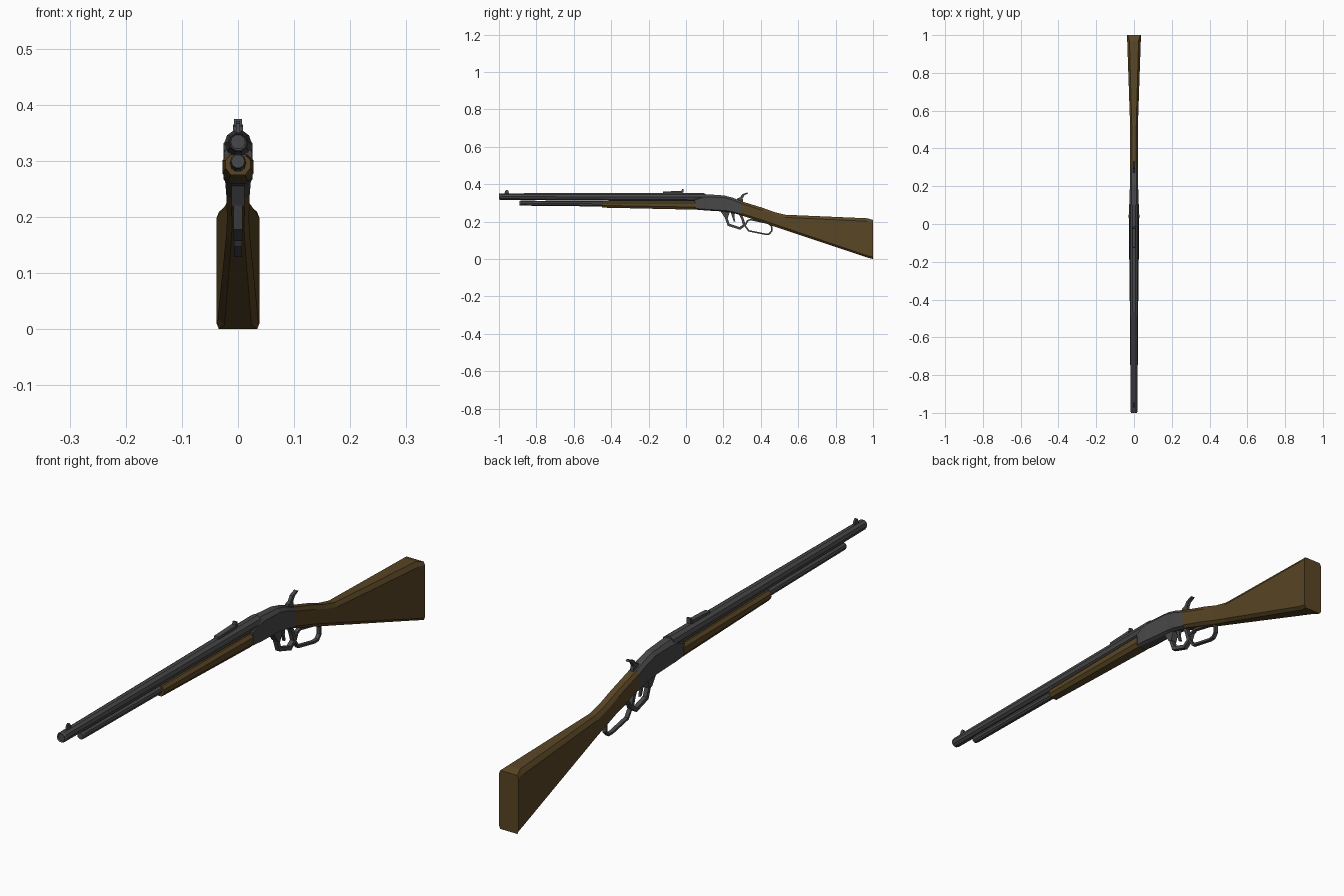
import bpy, bmesh, math
from mathutils import Vector

if "Cube" in bpy.data.objects:
    bpy.data.objects.remove(bpy.data.objects["Cube"])


def material(name, rgb):
    m = bpy.data.materials.new(name)
    m.diffuse_color = (*rgb, 1)
    m.use_nodes = True
    m.node_tree.nodes["Principled BSDF"].inputs["Base Color"].default_value = m.diffuse_color
    return m


METAL = material("dark_metal", (0.065, 0.065, 0.068))
WOOD = material("walnut", (0.10, 0.06, 0.018))


def finish(name, bm, mat):
    bmesh.ops.recalc_face_normals(bm, faces=bm.faces)
    mesh = bpy.data.meshes.new(name)
    bm.to_mesh(mesh)
    bm.free()
    mesh.materials.append(mat)
    ob = bpy.data.objects.new(name, mesh)
    bpy.context.collection.objects.link(ob)
    return ob


def bridge(bm, a, b):
    n = len(a)
    for i in range(n):
        bm.faces.new((a[i], a[(i + 1) % n], b[(i + 1) % n], b[i]))


def loft(name, rings, mat):
    """Skin a list of matching point rings and cap both ends."""
    bm = bmesh.new()
    vs = [[bm.verts.new(p) for p in r] for r in rings]
    for a, b in zip(vs, vs[1:]):
        bridge(bm, a, b)
    bm.faces.new(vs[0])
    bm.faces.new(vs[-1])
    return finish(name, bm, mat)


def circle(y, z, r, n=10):
    return [(r * math.sin(math.tau * (i + .5) / n), y, z + r * math.cos(math.tau * (i + .5) / n))
            for i in range(n)]


def box_ring(y, lo, hi, w, cx, ct, cb):
    """Chamfered rectangle: half width w, chamfer cx wide, ct tall on top and cb below."""
    half = [(w - cx, hi), (w, hi - ct), (w, lo + cb), (w - cx, lo)]
    return [(x, y, z) for x, z in half] + [(-x, y, z) for x, z in reversed(half)]


def prism(name, outline, w, mat):
    """Side profile (y, z) extruded across x."""
    return loft(name, [[(s * w, y, z) for y, z in outline] for s in (-1, 1)], mat)


def ribbon(name, path, t, w, closed, mat):
    """Flat bar of thickness t and half width w bent along a (y, z) path."""
    pts = [Vector(p) for p in path]
    n = len(pts)
    rings = []
    for i, p in enumerate(pts):
        a = pts[i - 1] if closed or i else p
        b = pts[(i + 1) % n] if closed or i < n - 1 else p
        d0 = (p - a).normalized() if a != p else (b - p).normalized()
        d1 = (b - p).normalized() if b != p else d0
        d = (d0 + d1).normalized()
        o = Vector((-d.y, d.x)) * (t / 2 / max(d.dot(d0), .5))
        q, r = p + o, p - o
        rings.append([(-w, q.x, q.y), (w, q.x, q.y), (w, r.x, r.y), (-w, r.x, r.y)])
    if not closed:
        return loft(name, rings, mat)
    bm = bmesh.new()
    vs = [[bm.verts.new(c) for c in r] for r in rings]
    for i in range(n):
        bridge(bm, vs[i], vs[(i + 1) % n])
    return finish(name, bm, mat)


# Barrel with a shallow recessed muzzle, and the magazine tube below
loft("barrel", [circle(-0.995, .334, .013), circle(-1, .334, .016), circle(-.992, .334, .0185),
                circle(0.10, .331, .0245)], METAL)
loft("magazine_tube", [circle(-.89, .299, .012), circle(-.883, .299, .014),
                       circle(.06, .291, .016)], METAL)

# Wooden fore-end
loft("fore_end", [box_ring(-.45, .275, .311, .022, .009, .010, .012),
                  box_ring(.05, .264, .311, .028, .010, .010, .014)], WOOD)

# Receiver
loft("receiver", [box_ring(y, lo, hi, w, cx, ct, .006) for y, lo, hi, w, cx, ct in [
    (.045, .265, .325, .025, .008, .010),
    (.095, .261, .347, .026, .012, .016),
    (.12, .259, .346, .024, .011, .014),
    (.205, .254, .340, .022, .010, .012),
    (.25, .247, .328, .022, .010, .012),
    (.297, .234, .309, .021, .009, .012)]], METAL)

# Stock: wrist, comb and butt
loft("stock", [box_ring(y, lo, hi, w, cx, ct, cb) for y, lo, hi, w, cx, ct, cb in [
    (.29, .236, .311, .021, .009, .012, .010),
    (.41, .196, .274, .020, .009, .014, .012),
    (.47, .175, .252, .020, .009, .014, .012),
    (.53, .155, .237, .021, .009, .014, .012),
    (.97, .008, .218, .036, .012, .016, .010),
    (1.0, .0, .209, .038, .004, .010, .010)]], WOOD)

# Lever: tapered trigger guard and the closed hand loop behind it
ribbon("trigger_guard", [(.195, .262), (.213, .225), (.228, .183), (.288, .164), (.312, .182),
                         (.302, .215), (.288, .245)], .013, .008, False, METAL)
ribbon("lever_loop", [(.316, .178), (.328, .204), (.345, .211), (.438, .192), (.457, .178),
                      (.458, .149), (.444, .134), (.425, .133), (.335, .151)],
       .008, .007, True, METAL)
prism("guard_root", [(.18, .262), (.235, .255), (.222, .215), (.208, .22)], .012, METAL)
prism("trigger", [(.238, .255), (.262, .25), (.258, .225), (.264, .2), (.255, .202),
                  (.247, .225)], .004, METAL)

# Hammer
prism("hammer", [(.268, .305), (.306, .300), (.303, .325), (.312, .341), (.333, .352),
                 (.326, .356), (.300, .346), (.290, .330), (.276, .325)], .006, METAL)

# Sights
prism("front_sight", [(-.972, .348), (-.945, .348), (-.950, .365), (-.957, .371),
                      (-.965, .367)], .0035, METAL)
prism("rear_sight", [(-.125, .348), (-.02, .348), (-.02, .365), (-.122, .361)], .009, METAL)
prism("rear_sight_blade", [(-.026, .355), (-.014, .355), (-.014, .375), (-.021, .375)],
      .007, METAL)
